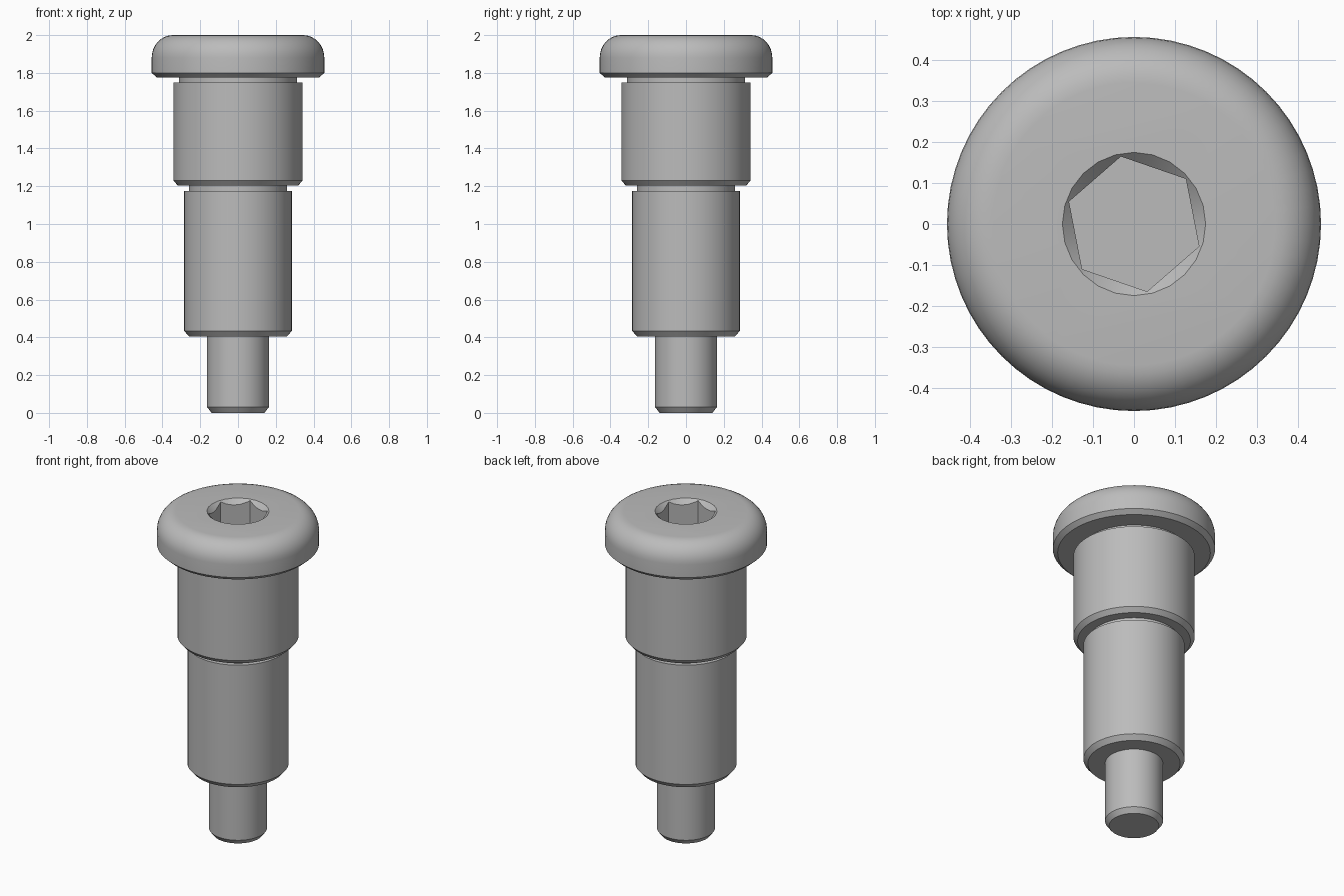
import bpy
import bmesh
from math import cos, sin, pi, radians

if "Cube" in bpy.data.objects:
    bpy.data.objects.remove(bpy.data.objects["Cube"], do_unlink=True)

# One plain steel colour
steel = bpy.data.materials.new("steel_grey")
steel.use_nodes = True
grey = (0.5, 0.5, 0.5, 1)
steel.diffuse_color = grey
steel.node_tree.nodes["Principled BSDF"].inputs["Base Color"].default_value = grey


def lathe(name, profile, sides=64, turn=0.0):
    """Revolve (radius, height) points, listed bottom to top, and cap both ends."""
    bm = bmesh.new()
    rings = []
    for r, z in profile:
        angles = [turn + 2 * pi * i / sides for i in range(sides)]
        rings.append([bm.verts.new((r * cos(a), r * sin(a), z)) for a in angles])
    for low, high in zip(rings, rings[1:]):
        for i in range(sides):
            j = (i + 1) % sides
            bm.faces.new((low[i], low[j], high[j], high[i]))
    bm.faces.new(rings[0][::-1])
    bm.faces.new(rings[-1])
    mesh = bpy.data.meshes.new(name)
    bm.to_mesh(mesh)
    bm.free()
    mesh.materials.append(steel)
    obj = bpy.data.objects.new(name, mesh)
    bpy.context.collection.objects.link(obj)
    return obj


def smooth(obj):
    bpy.ops.object.select_all(action="DESELECT")
    obj.select_set(True)
    bpy.context.view_layer.objects.active = obj
    bpy.ops.object.shade_smooth_by_angle(angle=radians(30))


# Stepped body: pin, long shaft, relief groove, upper shoulder, neck
smooth(lathe("pin", [(0.14, 0), (0.163, 0.03), (0.163, 0.405)]))
smooth(lathe("shaft", [(0.26, 0.405), (0.285, 0.434), (0.285, 1.175)]))
smooth(lathe("relief_groove", [(0.26, 1.175), (0.26, 1.203)]))
smooth(lathe("shoulder", [(0.318, 1.203), (0.342, 1.23), (0.342, 1.75)]))
smooth(lathe("neck", [(0.312, 1.75), (0.312, 1.776)]))

# Head with chamfered underside and rounded top edge
fillet = [(0.345 + 0.112 * cos(a), 1.88 + 0.12 * sin(a))
          for a in (i * pi / 16 for i in range(9))]
head = lathe("head", [(0.43, 1.776), (0.457, 1.8)] + fillet)

# Hex socket with a conical lead-in, cut from the head
hex_cutter = lathe("hex_cutter", [(0.168, 1.8), (0.168, 2.1)], 6, radians(41))
cone_cutter = lathe("cone_cutter", [(0.1, 1.925), (0.275, 2.1)], 24)
for cutter in (hex_cutter, cone_cutter):
    cut = head.modifiers.new(cutter.name, "BOOLEAN")
    cut.operation = "DIFFERENCE"
    cut.solver = "EXACT"
    cut.object = cutter
    bpy.context.view_layer.objects.active = head
    bpy.ops.object.modifier_apply(modifier=cut.name)
    bpy.data.objects.remove(cutter, do_unlink=True)
smooth(head)
